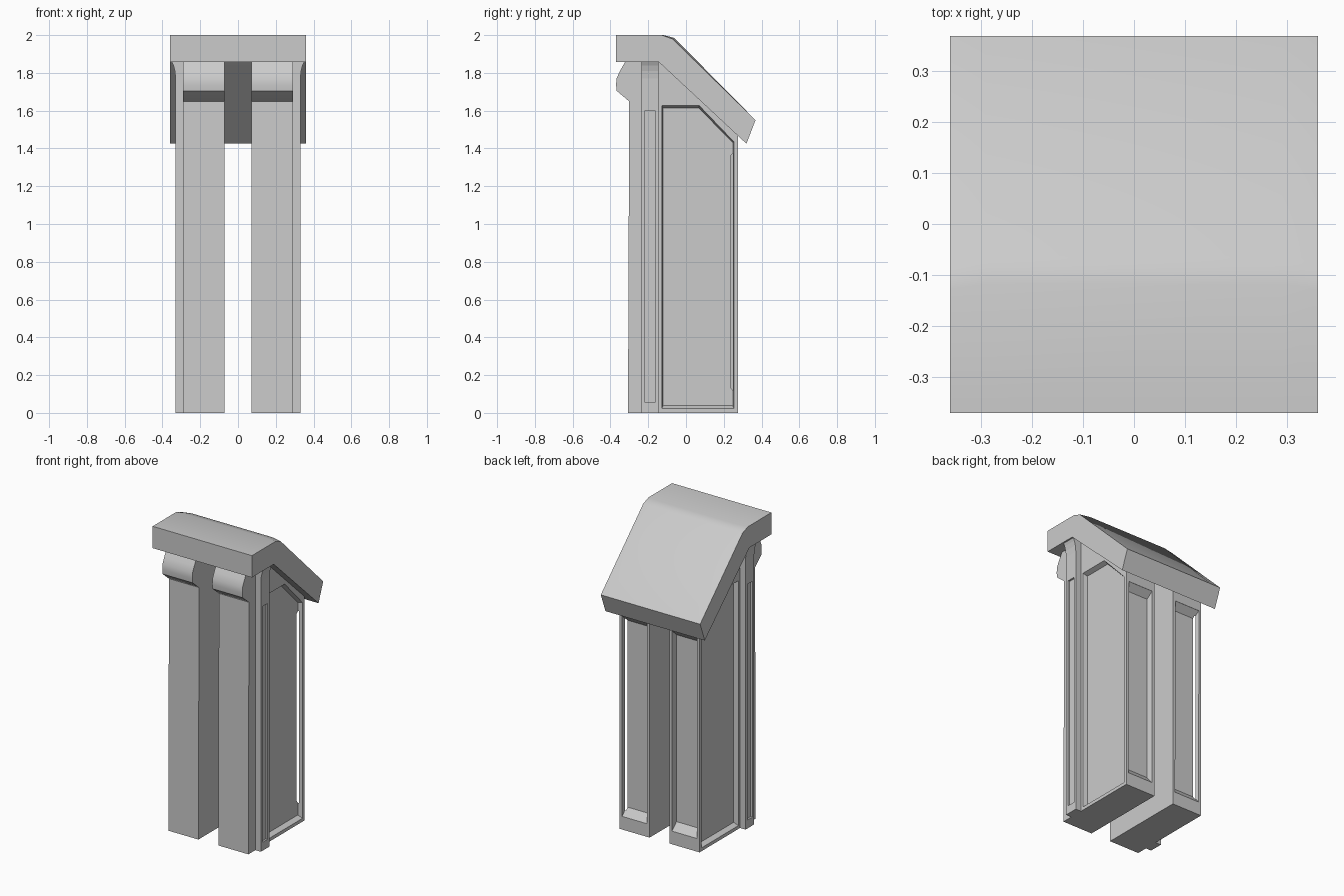
import bpy, bmesh, math

if "Cube" in bpy.data.objects:
    bpy.data.objects.remove(bpy.data.objects["Cube"])


def loft(name, rings):
    """Closed solid through a list of equal-sized rings of 3D points."""
    bm = bmesh.new()
    vs = [[bm.verts.new(p) for p in r] for r in rings]
    n = len(vs[0])
    for a, b in zip(vs, vs[1:]):
        for i in range(n):
            j = (i + 1) % n
            bm.faces.new((a[i], a[j], b[j], b[i]))
    bm.faces.new(vs[0])
    bm.faces.new(vs[-1])
    bmesh.ops.recalc_face_normals(bm, faces=bm.faces)
    me = bpy.data.meshes.new(name)
    bm.to_mesh(me)
    bm.free()
    ob = bpy.data.objects.new(name, me)
    bpy.context.collection.objects.link(ob)
    return ob


def prism(name, profile, x0, x1):
    """Extrude a (y, z) profile along x."""
    return loft(name, [[(x, y, z) for y, z in profile] for x in (x0, x1)])


def activate(ob):
    bpy.ops.object.select_all(action='DESELECT')
    ob.select_set(True)
    bpy.context.view_layer.objects.active = ob


def carve(ob, rings):
    """Cut a recessed panel out of ob."""
    cutter = loft("panel_cutter", rings)
    cutter.hide_render = True
    m = ob.modifiers.new("panel", 'BOOLEAN')
    m.operation, m.solver, m.object = 'DIFFERENCE', 'EXACT', cutter
    activate(ob)
    bpy.ops.object.modifier_apply(modifier=m.name)
    bpy.data.objects.remove(cutter)


def side_panel(ob, outer, inner, face, depth):
    carve(ob, [[(x, y, z) for y, z in ring] for x, ring in
               ((face + 0.05, outer), (face, outer), (face - depth, inner))])


def mirror(ob):
    ob.modifiers.new("mirror", 'MIRROR')


# Legs: deep slabs either side of the gap, tops cut to the roof slope
leg = prism("leg", [(-0.307, 0), (0.274, 0), (0.276, 1.475), (-0.12, 1.85),
                    (-0.14, 1.865), (-0.30, 1.865)], 0.072, 0.29)
# Large recessed side panel
side_panel(leg,
           [(-0.128, 0.022), (0.254, 0.022), (0.254, 1.435), (0.07, 1.627), (-0.128, 1.627)],
           [(-0.122, 0.038), (0.248, 0.038), (0.248, 1.43), (0.067, 1.615), (-0.122, 1.615)],
           0.29, 0.03)


# Recessed back panel with sloping sill and head
def back_ring(y, z0, z1, g):
    a, b = 0.09 + g, 0.272 - g
    return [(a, y, z0), (b, y, z0), (b, y, z1), (a, y, z1)]


carve(leg, [back_ring(0.33, 0.085, 1.40, 0), back_ring(0.275, 0.085, 1.40, 0),
            back_ring(0.235, 0.135, 1.36, 0.006)])
mirror(leg)

# Side pilaster, flared outwards under the roof
outline = [(0.27, 0), (0.33, 0), (0.33, 1.77), (0.334, 1.81), (0.342, 1.84),
           (0.352, 1.862), (0.27, 1.862)]
pilaster = loft("side_pilaster", [[(x, y, z) for x, z in outline] for y in (-0.235, -0.145)])
p = [(-0.216, 0.055), (-0.164, 0.055), (-0.164, 1.60), (-0.216, 1.60)]
side_panel(pilaster, p, p, 0.33, 0.012)
mirror(pilaster)

# Rounded bracket above each leg front
bracket = prism("bracket", [(-0.28, 1.645), (-0.302, 1.65), (-0.367, 1.705), (-0.37, 1.735),
                            (-0.368, 1.77), (-0.35, 1.81), (-0.322, 1.858), (-0.28, 1.858)],
                0.072, 0.29)
activate(bracket)
bpy.ops.object.shade_smooth_by_angle(angle=math.radians(35))
mirror(bracket)


# Roof: flat front, sloping back, edges worn slightly lower than the middle
def roof_ring(x, drop):
    pts = [(-0.37, 1.857), (-0.37, 2.0), (-0.118 - drop, 2.0), (-0.062 - drop, 1.985 - drop * 0.5),
           (0.368, 1.55), (0.32, 1.425), (-0.125, 1.84), (-0.143, 1.857)]
    return [(x, y, z) for y, z in pts]


roof = loft("roof", [roof_ring(-0.36, 0.01), roof_ring(-0.29, 0), roof_ring(0.29, 0),
                     roof_ring(0.36, 0.01)])
activate(roof)
bpy.ops.object.shade_smooth_by_angle(angle=math.radians(32))
